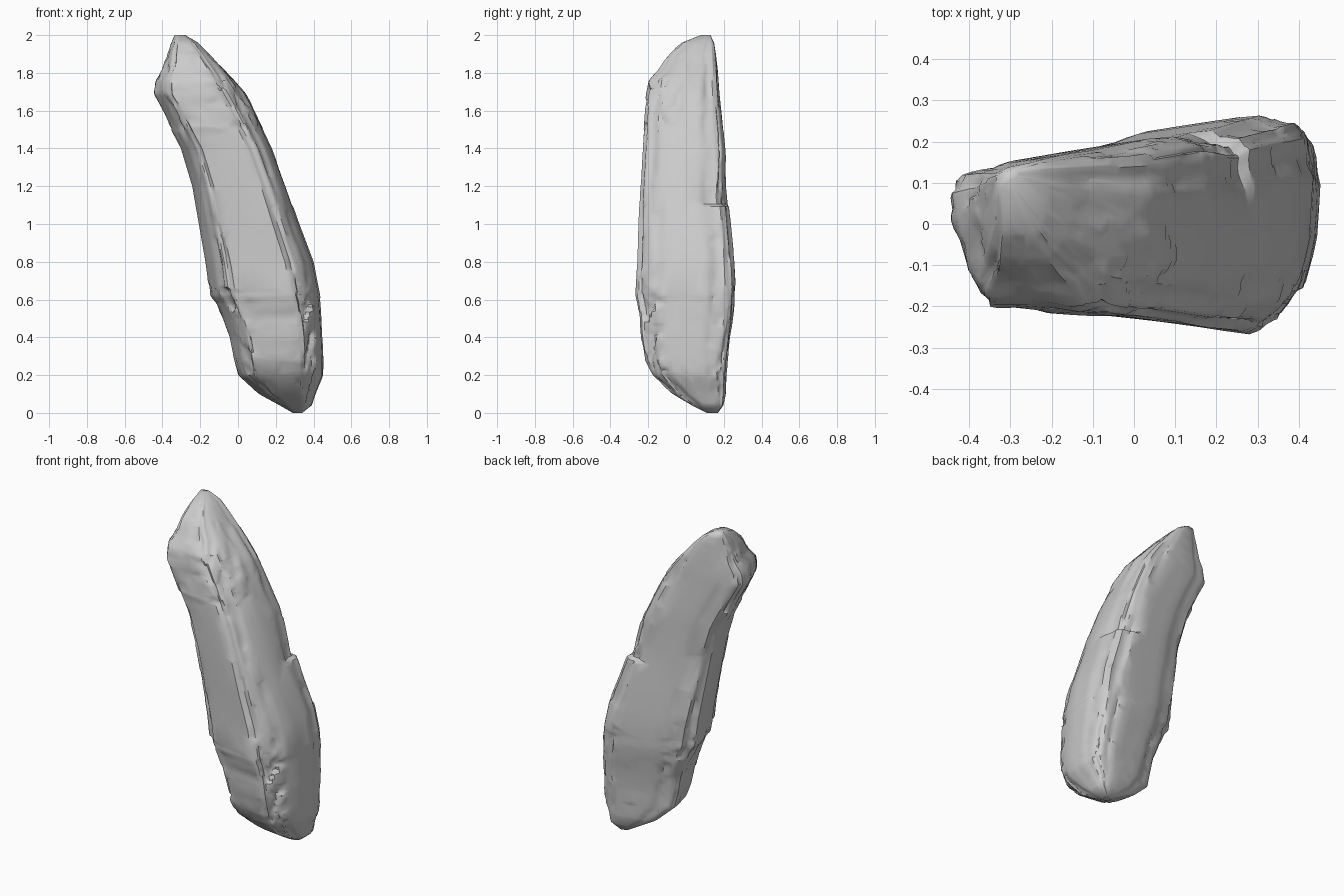
import bpy, bmesh, math
from mathutils import Vector, noise

if "Cube" in bpy.data.objects:
    bpy.data.objects.remove(bpy.data.objects["Cube"])

# Rock envelope: z, x min, x max, y min, y max
RINGS = [
    (0.00, 0.29, 0.34, 0.11, 0.17), (0.04, 0.22, 0.39, 0.03, 0.20),
    (0.10, 0.11, 0.41, -0.07, 0.215), (0.20, 0.00, 0.45, -0.18, 0.22),
    (0.28, -0.02, 0.45, -0.22, 0.225), (0.40, -0.045, 0.445, -0.24, 0.24),
    (0.50, -0.08, 0.44, -0.245, 0.255), (0.58, -0.115, 0.435, -0.255, 0.265),
    (0.62, -0.145, 0.43, -0.265, 0.265), (0.80, -0.17, 0.395, -0.255, 0.255),
    (1.00, -0.205, 0.32, -0.25, 0.235), (1.20, -0.24, 0.25, -0.24, 0.215),
    (1.40, -0.30, 0.175, -0.228, 0.21), (1.60, -0.405, 0.08, -0.215, 0.19),
    (1.69, -0.455, 0.03, -0.205, 0.18), (1.76, -0.44, -0.025, -0.19, 0.175),
    (1.82, -0.40, -0.08, -0.14, 0.17), (1.90, -0.375, -0.15, -0.09, 0.16),
    (1.96, -0.35, -0.21, -0.02, 0.15), (2.00, -0.335, -0.28, 0.08, 0.13)]

# Normalised cross-section: a slanted slab with chamfered corners
SECTION = [(-0.55, -0.83), (0.48, -1.0), (0.68, -0.91), (0.86, -0.66), (0.97, -0.15),
           (1.0, 0.40), (0.97, 0.80), (0.88, 0.93), (0.60, 1.0), (-0.36, 0.84),
           (-0.86, 0.70), (-1.0, 0.48), (-0.95, 0.10), (-0.82, -0.40), (-0.68, -0.74)]
SPLIT = 5


def block(*cells):
    """Repeatable value 0..1 for a grid cell, giving flat chips with crisp steps."""
    h = sum(math.floor(c) * k for c, k in zip(cells, (12.9898, 78.233, 37.719)))
    return (math.sin(h) * 43758.5453) % 1.0


def envelope(z):
    for a, b in zip(RINGS, RINGS[1:]):
        if z <= b[0] + 1e-6:
            t = (z - a[0]) / (b[0] - a[0])
            return [p + (q - p) * t for p, q in zip(a[1:], b[1:])]


def chip(i, u, v, z):
    """Fractional inward depth of the flaked stone at one place."""
    corner = max(0.0, min(1.0, (min(abs(u), abs(v)) - 0.42) / 0.2))
    warp = noise.noise(Vector((u * 2, v * 2, z * 2)))
    # tall slivers split off along the corners
    col = i // 3
    d = 0.05 * corner * block(col, z * 2.6 + block(col, 9, 9) * 3 + warp * 0.3, 1)
    d += 0.03 * corner * block(i // 2, z * 6 + block(i // 2, 4, 4) * 3, 7)
    # layered fractures of the broken foot
    if z < 0.645 - 0.02 * u + 0.03 * warp:
        lay = block(i / 5 + warp, z * 13 + warp * 3 + u * 0.8, 3) - 0.3
        d += 0.010 + 0.085 * lay * (0.3 + 0.7 * corner) * (1.0 if v < 0.3 and u < 0.9 else 0.3)
    # flaked crown
    if z > 1.5 and v < 0.6:
        d += 0.08 * (block(i / 5 + warp, z * 9 + warp * 2, 5) - 0.4)
    # scoop broken out of the back right edge
    if u > 0.5 and v > 0.1 and 1.1 < z < 1.36:
        d += 0.10 * (1.36 - z) / 0.26 * min(1.0, (v - 0.1) / 0.5)
    return d


def build_rock():
    loop = []
    for i, a in enumerate(SECTION):
        b = SECTION[(i + 1) % len(SECTION)]
        loop += [(a[0] + (b[0] - a[0]) * k / SPLIT, a[1] + (b[1] - a[1]) * k / SPLIT)
                 for k in range(SPLIT)]
    bm = bmesh.new()
    rows = []
    n, m = 150, len(loop)
    for r in range(n + 1):
        z = 2.0 * r / n
        x0, x1, y0, y1 = envelope(z)
        # the front face squares up towards the top
        square = min(1.0, max(0.0, (z - 1.0) / 0.6))
        row = []
        for i, (u, v) in enumerate(loop):
            s = 1.02 - chip(i, u, v, z)
            if v < 0 and u < 0.45:
                v *= 1 + 0.13 * square * min(1.0, 0.45 - u)
            row.append(bm.verts.new(((x0 + x1) / 2 + u * s * (x1 - x0) / 2,
                                     (y0 + y1) / 2 + v * s * (y1 - y0) / 2, z)))
        rows.append(row)
    for lo, hi in zip(rows, rows[1:]):
        for i in range(m):
            j = (i + 1) % m
            bm.faces.new((lo[i], lo[j], hi[j], hi[i]))
    bm.faces.new(rows[0][::-1])
    bm.faces.new(rows[-1])
    # wear the steps a little
    inner = [v for row in rows[1:-1] for v in row]
    bmesh.ops.smooth_vert(bm, verts=inner, factor=0.15,
                          use_axis_x=True, use_axis_y=True, use_axis_z=True)
    bmesh.ops.recalc_face_normals(bm, faces=bm.faces)
    mesh = bpy.data.meshes.new("standing_rock")
    bm.to_mesh(mesh)
    bm.free()
    ob = bpy.data.objects.new("standing_rock", mesh)
    bpy.context.collection.objects.link(ob)
    return ob


rock = build_rock()
# Merge tiny ripples into broad flat flakes
dec = rock.modifiers.new("flakes", 'DECIMATE')
dec.ratio = 0.4
bpy.context.view_layer.objects.active = rock
rock.select_set(True)
bpy.ops.object.shade_smooth_by_angle(angle=math.radians(35))
